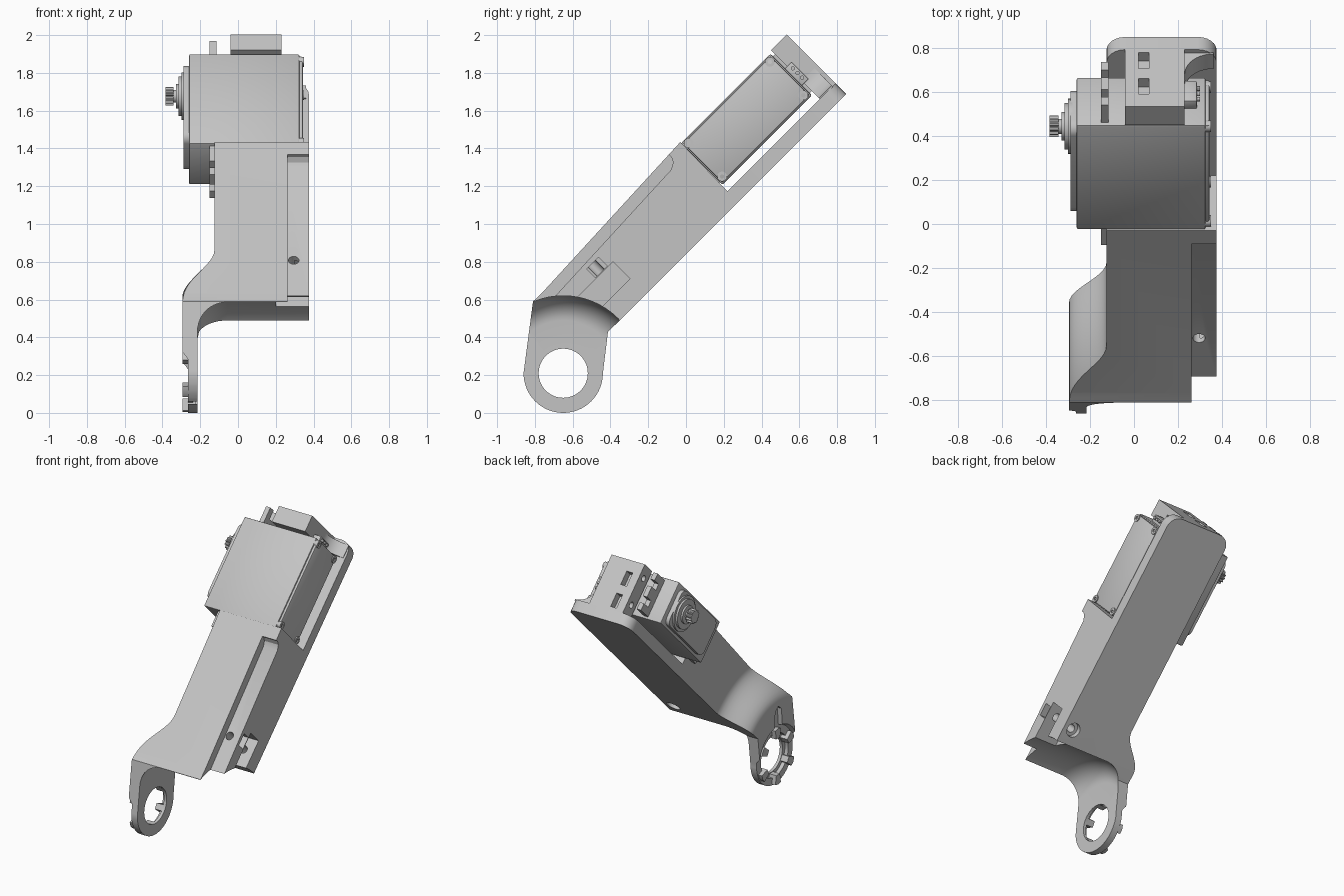
import bpy, bmesh
from math import sin, cos, pi, radians
from mathutils import Matrix, Vector

if "Cube" in bpy.data.objects:
    bpy.data.objects.remove(bpy.data.objects["Cube"])

grey = bpy.data.materials.new("plain_grey")
grey.use_nodes = True
grey.diffuse_color = (0.55, 0.55, 0.55, 1)
grey.node_tree.nodes["Principled BSDF"].inputs["Base Color"].default_value = grey.diffuse_color

TILT = Matrix.Rotation(radians(45), 4, "X")  # local y runs along the arm, local z is its depth


def world(u, v):
    p = TILT @ Vector((0, u, v))
    return (p.y, p.z)


def finish(name, bm, tilt):
    bmesh.ops.recalc_face_normals(bm, faces=bm.faces)
    if tilt:
        bm.transform(TILT)
    me = bpy.data.meshes.new(name)
    bm.to_mesh(me)
    bm.free()
    me.materials.append(grey)
    ob = bpy.data.objects.new(name, me)
    bpy.context.collection.objects.link(ob)
    return ob


def prism(name, points, x0, x1, tilt=False):
    """Side profile extruded across the width."""
    bm = bmesh.new()
    face = bm.faces.new([bm.verts.new((x0, *p)) for p in points])
    ext = bmesh.ops.extrude_face_region(bm, geom=[face])["geom"]
    bmesh.ops.translate(bm, vec=(x1 - x0, 0, 0), verts=[g for g in ext if isinstance(g, bmesh.types.BMVert)])
    return finish(name, bm, tilt)


def box(name, x, u, v, bevel=0.0, edge_rule=None):
    bm = bmesh.new()
    bmesh.ops.create_cube(bm, size=1)
    for vert in bm.verts:
        vert.co = [r[0] if c < 0 else r[1] for c, r in zip(vert.co, (x, u, v))]
    if bevel:
        edges = [e for e in bm.edges if edge_rule is None or edge_rule(e)]
        bmesh.ops.bevel(bm, geom=edges, offset=bevel, segments=6 if edge_rule else 2,
                        profile=0.5, affect="EDGES")
    return finish(name, bm, True)


def cylinder(name, axis, centre, radius, depth, segments=32):
    bm = bmesh.new()
    bmesh.ops.create_cone(bm, cap_ends=True, segments=segments, radius1=radius, radius2=radius, depth=depth)
    if axis == "X":
        bm.transform(Matrix.Rotation(pi / 2, 4, "Y"))
    bm.transform(Matrix.Translation(centre))
    return finish(name, bm, True)


def combine(ob, cutter, operation="DIFFERENCE"):
    mod = ob.modifiers.new("cut", "BOOLEAN")
    mod.operation, mod.object, mod.solver = operation, cutter, "EXACT"
    bpy.context.view_layer.update()
    dg = bpy.context.evaluated_depsgraph_get()
    me = bpy.data.meshes.new_from_object(ob.evaluated_get(dg))
    ob.modifiers.clear()
    ob.data = me
    bpy.data.objects.remove(cutter)


# Arm: side outline intersected with a turned body centred on the pivot ring
CY, CZ, R = -0.65, 0.21, 0.21
ring_arc = [(CY + R * cos(a), CZ + R * sin(a)) for a in (-pi * i / 32 for i in range(33))]
outline = ring_arc + [(-0.81, 0.59), (-0.767, 0.63), (-0.03, 1.434), world(0.985, 0.70),
                      world(0.985, 0.594), (-0.35, 0.49), (-0.413, 0.43)]
arm = prism("arm", outline, -0.4, 0.375)

turned = [(0.13, -0.215), (0.13, -0.237), (0.158, -0.237), (0.158, -0.264), (0.213, -0.264), (0.225, -0.295)]
turned += [(0.40 + 0.26 * t, -0.21 - 0.085 * cos(pi * t)) for t in (i / 12 for i in range(13))]
turned += [(2.4, -0.125), (2.4, 0.5), (0.41, 0.5)]
turned += [(0.41 - 0.13 * (1 - cos(a)), -0.055 - 0.16 * sin(a)) for a in (pi / 2 * i / 10 for i in range(11))]
bm = bmesh.new()
loops = []
SEG = 96
for k in range(SEG):
    a = 2 * pi * k / SEG
    loops.append([bm.verts.new((x, CY + r * cos(a), CZ + r * sin(a))) for r, x in turned])
for k in range(SEG):
    p, q = loops[k], loops[(k + 1) % SEG]
    for i in range(len(turned)):
        j = (i + 1) % len(turned)
        bm.faces.new((p[i], p[j], q[j], q[i]))
combine(arm, finish("turned_body", bm, False), "INTERSECT")

# Long step along the outer top edge
d, n, start = Vector((0.676, 0.737)), Vector((-0.737, 0.676)), Vector((-0.767, 0.63))
step = [start + d * s + n * w for s, w in
        ((-0.2, 0.2), (1.0, 0.2), (1.0, -0.02), (0.985, -0.045), (0.95, -0.063), (-0.2, -0.063))]
combine(arm, prism("step_cut", step, 0.262, 0.5))

# Side notch, side window, screw hole with counterbore, ring slot
combine(arm, box("notch_cut", (0.2, 0.5), (-0.3, 0.292), (0.711, 0.839)))
combine(arm, box("window_cut", (0.30, 0.5), (0.168, 0.256), (0.845, 0.91)))
combine(arm, cylinder("hole_cut", "Z", (0.295, 0.205, 0.8), 0.028, 0.8))
combine(arm, cylinder("counterbore_cut", "Z", (0.295, 0.205, 0.59), 0.05, 0.08))
combine(arm, prism("slot_cut", [(-0.70, 0.37), (-0.60, 0.37), (-0.615, 0.55), (-0.65, 0.58), (-0.685, 0.55)],
                   -0.4, -0.262))

# Raised teeth around the ring
for k in range(6):
    a = pi / 6 + k * pi / 3
    tooth = [(CY + r * cos(a + t), CZ + r * sin(a + t)) for r, t in
             ((0.135, -0.16), (0.2, -0.16), (0.205, 0), (0.2, 0.16), (0.135, 0.16))]
    prism("ring_tooth", tooth, -0.293, -0.225)

# Back plate and end block
box("back_plate", (-0.125, 0.375), (0.985, 1.794), (0.594, 0.675), 0.085,
    lambda e: all(v.co.y > 1.5 for v in e.verts) and abs(e.verts[0].co.x - e.verts[1].co.x) < 0.01)
block = box("end_block", (-0.04, 0.23), (1.676, 1.794), (0.66, 1.04))
for v in (0.745, 0.91):
    combine(block, box("slot_cut", (0.02, 0.068), (1.74, 1.9), (v - 0.05, v + 0.05)))
for v in (0.76, 0.96):
    combine(block, cylinder("pin_cut", "X", (-0.04, 1.735, v), 0.022, 0.06, 20))

# Concave web joining block to plate
web = [(0.225, 0.67), (0.36, 0.67)] + [(0.36 - 0.13 * sin(a), 0.81 - 0.13 * cos(a))
                                       for a in (pi / 2 * i / 10 for i in range(11))] + [(0.225, 0.81)]
bm = bmesh.new()
f = bm.faces.new([bm.verts.new((x, 1.676, v)) for x, v in web])
ext = bmesh.ops.extrude_face_region(bm, geom=[f])["geom"]
bmesh.ops.translate(bm, vec=(0, 0.095, 0), verts=[g for g in ext if isinstance(g, bmesh.types.BMVert)])
finish("block_web", bm, True)

# Motor case with side covers and screws
box("motor_case", (-0.26, 0.325), (0.99, 1.66), (0.718, 1.028), 0.008)
box("outer_cover", (0.32, 0.343), (0.998, 1.652), (0.726, 1.02), 0.008)
for u in (1.02, 1.628):
    for v in (0.75, 1.0):
        screw = cylinder("cover_screw", "X", (0.335, u, v), 0.026, 0.03, 24)
        combine(screw, cylinder("socket_cut", "X", (0.35, u, v), 0.012, 0.02, 6))
box("inner_cover", (-0.288, -0.255), (1.06, 1.62), (0.738, 1.005), 0.05,
    lambda e: abs(e.verts[0].co.x - e.verts[1].co.x) > 0.01)

# Output boss, collar and splined shaft
for name, radius, x0, x1 in (("output_boss", 0.125, -0.3, -0.28), ("output_collar", 0.105, -0.315, -0.295),
                             ("collar_step", 0.065, -0.328, -0.31), ("shaft_neck", 0.034, -0.35, -0.32)):
    cylinder(name, "X", ((x0 + x1) / 2, 1.499, 0.872), radius, x1 - x0, 48)
spline = []
for k in range(48):
    r = 0.05 if k % 4 < 2 else 0.041
    spline.append((1.499 + r * cos(2 * pi * k / 48), 0.872 + r * sin(2 * pi * k / 48)))
prism("splined_shaft", spline, -0.384, -0.342, True)

# Mounting ears with open slots
for u0, u1, tip in ((1.65, 1.775, 1.775), (0.875, 1.0, 0.875)):
    ear = box("mounting_ear", (-0.15, -0.115), (u0, u1), (0.735, 1.01))
    for v in (0.81, 0.935):
        combine(ear, box("ear_slot_cut", (-0.2, -0.1), (tip - 0.065, tip + 0.065), (v - 0.024, v + 0.024)))

# Cable connector
box("cable_plug", (0.225, 0.285), (1.655, 1.71), (0.79, 0.92), 0.006)
for v in (0.82, 0.855, 0.89):
    cylinder("cable_stub", "X", (0.29, 1.69, v), 0.011, 0.02, 12)

bpy.ops.object.select_all(action="DESELECT")
for ob in bpy.context.collection.objects:
    if ob.type == "MESH":
        ob.select_set(True)
        bpy.context.view_layer.objects.active = ob
bpy.ops.object.shade_smooth_by_angle(angle=radians(30))
